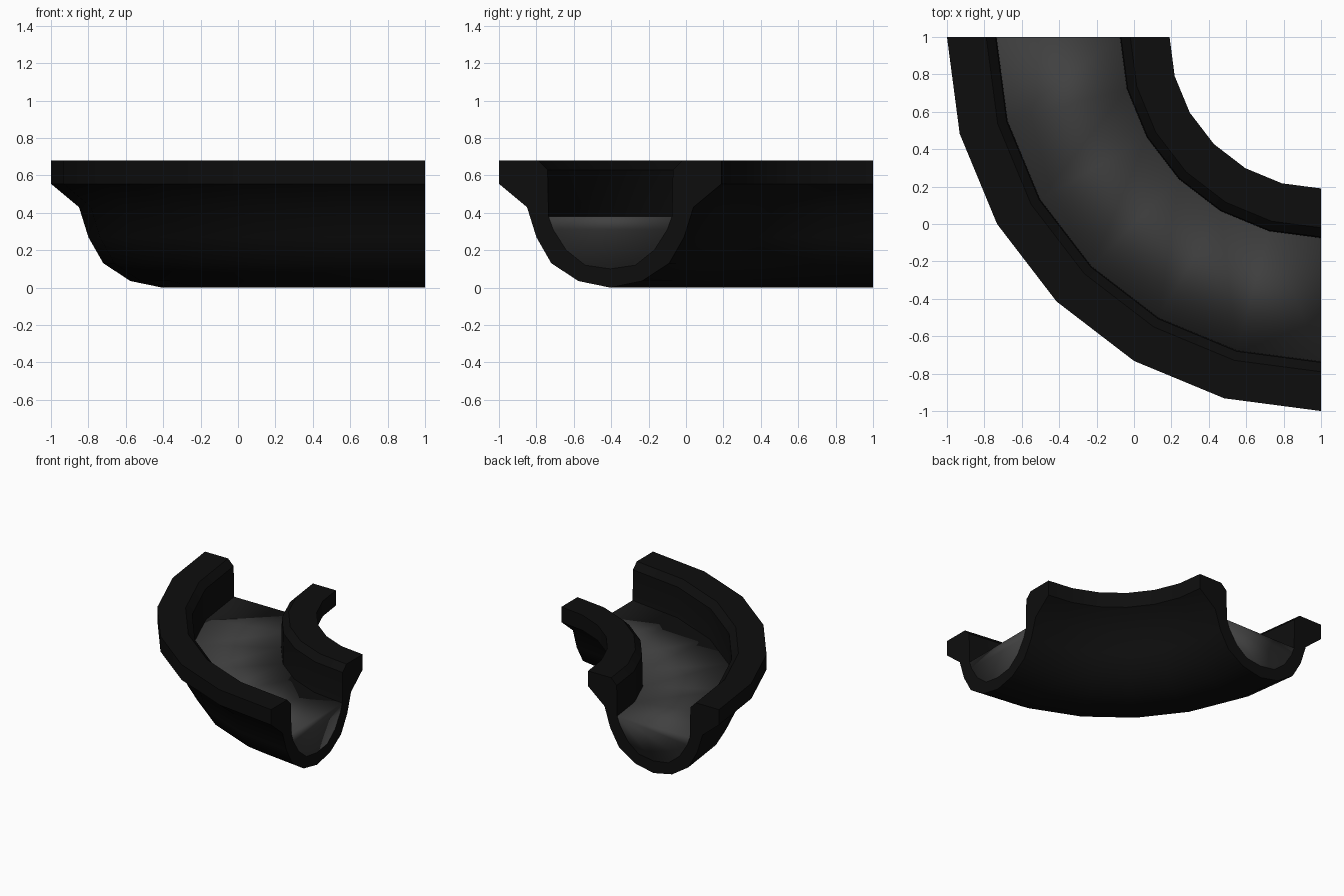
import bpy
import bmesh
import math

cube = bpy.data.objects.get("Cube")
if cube:
    bpy.data.objects.remove(cube, do_unlink=True)

MID_RADIUS = 1.405    # distance from bend centre to channel centreline
BEND_CENTRE = (1, 1)
STEPS = 6


def material(name, value):
    mat = bpy.data.materials.new(name)
    mat.use_nodes = True
    colour = (value, value, value, 1)
    mat.diffuse_color = colour
    bsdf = mat.node_tree.nodes["Principled BSDF"]
    bsdf.inputs["Base Color"].default_value = colour
    bsdf.inputs["Roughness"].default_value = 0.8
    return mat


def mirrored(half):
    """Mirror a half section; points on the centreline are kept once."""
    return half + [(-u, z) for u, z in reversed(half) if u > 0]


def sweep_bend(name, section, mat, smooth_angle):
    """Sweep a closed section through a quarter turn, with both ends capped."""
    bm = bmesh.new()
    rings = []
    for i in range(STEPS + 1):
        a = math.pi + i * math.pi / 2 / STEPS
        rings.append([bm.verts.new((BEND_CENTRE[0] + (MID_RADIUS + u) * math.cos(a),
                                    BEND_CENTRE[1] + (MID_RADIUS + u) * math.sin(a), z))
                      for u, z in section])
    n = len(section)
    for r0, r1 in zip(rings, rings[1:]):
        for j in range(n):
            k = (j + 1) % n
            bm.faces.new((r0[j], r0[k], r1[k], r1[j]))
    bm.faces.new(rings[0])
    bm.faces.new(rings[-1])
    bmesh.ops.recalc_face_normals(bm, faces=bm.faces)
    mesh = bpy.data.meshes.new(name)
    bm.to_mesh(mesh)
    bm.free()
    mesh.materials.append(mat)
    obj = bpy.data.objects.new(name, mesh)
    bpy.context.collection.objects.link(obj)
    bpy.ops.object.select_all(action="DESELECT")
    obj.select_set(True)
    bpy.context.view_layer.objects.active = obj
    bpy.ops.object.shade_smooth_by_angle(angle=math.radians(smooth_angle))
    return obj


black = material("black shell", 0.0042)
grey = material("grey filling", 0.052)

# Half sections as (offset from centreline, height)
basin = [(0.33, 0.38), (0.305, 0.31), (0.235, 0.2), (0.135, 0.12), (0, 0.1)]
outside = [(0, 0), (0.17, 0.035), (0.315, 0.13), (0.395, 0.27), (0.445, 0.43),
           (0.595, 0.555), (0.595, 0.68)]
inner_rim = [(0.385, 0.68), (0.335, 0.63)]

# Channel shell: outside, flanged rim and hollow basin
half_shell = outside + inner_rim + basin
right_side = half_shell[:-1]
left_side = [(-u, z) for u, z in reversed(right_side) if u > 0]
sweep_bend("channel_shell", right_side + [basin[-1]] + left_side, black, 35)

# Filling lying in the basin, softly shaded over its ends
sweep_bend("channel_filling", mirrored(basin), grey, 180)
